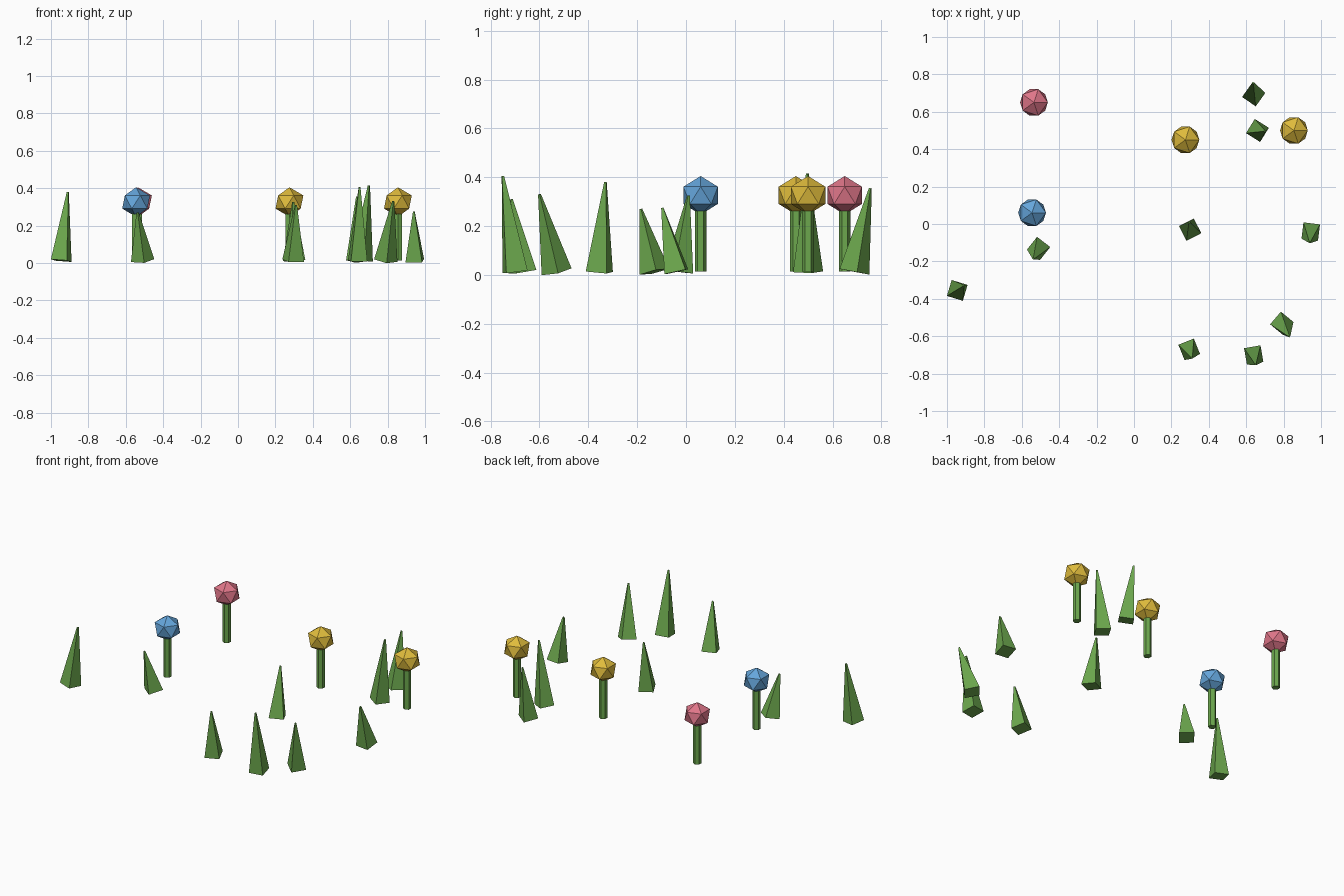
import bpy, math
from mathutils import Vector, Matrix

cube = bpy.data.objects.get("Cube")
if cube:
    bpy.data.objects.remove(cube, do_unlink=True)


def make_material(name, rgb):
    mat = bpy.data.materials.new(name)
    mat.use_nodes = True
    mat.diffuse_color = (*rgb, 1)
    mat.node_tree.nodes["Principled BSDF"].inputs["Base Color"].default_value = (*rgb, 1)
    return mat


leaf_green = make_material("leaf green", (0.15, 0.39, 0.075))
yellow = make_material("petal yellow", (0.74, 0.50, 0.045))
pink = make_material("petal pink", (0.74, 0.18, 0.25))
blue = make_material("petal blue", (0.13, 0.38, 0.71))

GROUND = 0.013       # height of the middle of every base
BLADE_RADIUS = 0.063
HEAD_HEIGHT = 0.326


def finish(name, mat):
    obj = bpy.context.object
    obj.name = obj.data.name = name
    obj.data.materials.append(mat)
    return obj


# Grass blade: four-sided spike leaning from its base to its tip
def add_blade(name, base, tip, turn):
    foot, top = Vector((*base, GROUND)), Vector(tip)
    axis = top - foot
    bpy.ops.mesh.primitive_cone_add(vertices=4, radius1=BLADE_RADIUS,
                                    radius2=0.006, depth=axis.length)
    obj = finish(name, leaf_green)
    lean = Vector((0, 0, 1)).rotation_difference(axis).to_matrix().to_4x4()
    spin = Matrix.Rotation(math.radians(turn), 4, 'Z')
    obj.matrix_world = Matrix.Translation((foot + top) / 2) @ lean @ spin


# Flower: thin stem with a faceted ball on top
def add_flower(name, x, y, mat):
    bpy.ops.mesh.primitive_cylinder_add(
        vertices=6, radius=0.024, depth=HEAD_HEIGHT - GROUND - 0.06,
        location=(x, y, (HEAD_HEIGHT + GROUND - 0.06) / 2))
    finish(name + "_stem", leaf_green)
    bpy.ops.mesh.primitive_ico_sphere_add(subdivisions=1, radius=0.083,
                                          location=(x, y, HEAD_HEIGHT))
    finish(name + "_head", mat).scale.z = 0.95


# base position, tip position, turn of the base in degrees
blades = [
    ((-0.945, -0.355), (-0.91, -0.33, 0.38), 28),
    ((-0.51, -0.13), (-0.537, -0.185, 0.27), 7),
    ((0.30, -0.03), (0.295, 0.01, 0.325), 72),
    ((0.945, -0.04), (0.94, -0.097, 0.275), 38),
    ((0.64, 0.69), (0.637, 0.755, 0.355), 10),
    ((0.66, 0.50), (0.70, 0.497, 0.415), 13),
    ((0.64, -0.70), (0.65, -0.75, 0.405), 55),
    ((0.295, -0.67), (0.31, -0.715, 0.31), 67),
    ((0.79, -0.53), (0.83, -0.60, 0.33), 5),
]
for number, (base, tip, turn) in enumerate(blades, 1):
    add_blade(f"grass_blade_{number}", base, tip, turn)

add_flower("blue_flower", -0.545, 0.06, blue)
add_flower("pink_flower", -0.535, 0.65, pink)
add_flower("inner_yellow_flower", 0.275, 0.45, yellow)
add_flower("outer_yellow_flower", 0.855, 0.50, yellow)
